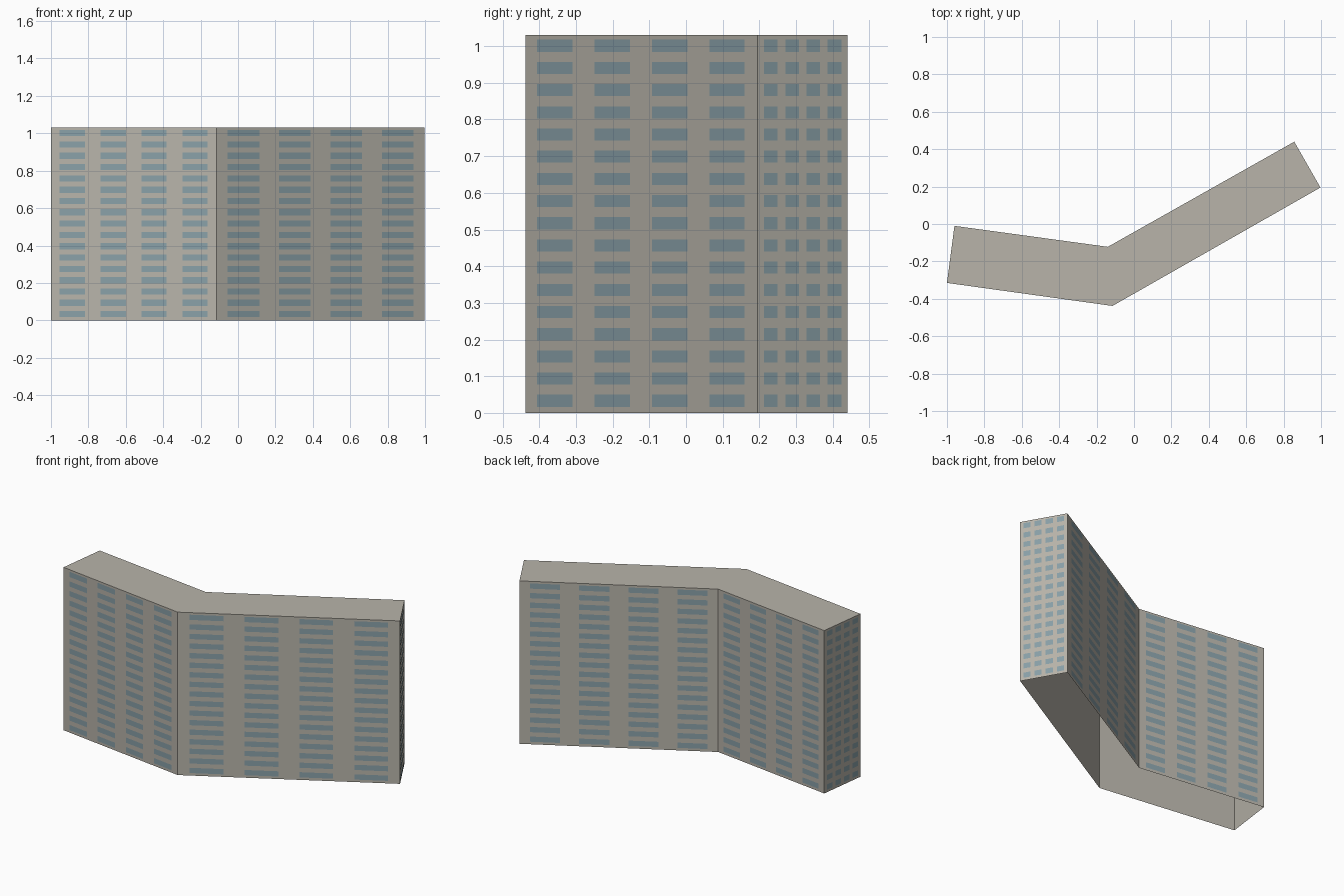
import bpy
from mathutils import Vector

if "Cube" in bpy.data.objects:
    bpy.data.objects.remove(bpy.data.objects["Cube"])

HEIGHT = 1.03
ROWS, COLS = 17, 4
# Bent slab footprint, counter-clockwise from the front left corner
PLAN = [(-1, -0.315), (-0.115, -0.438), (0.997, 0.195),
        (0.857, 0.44), (-0.14, -0.122), (-0.96, -0.01)]


def material(name, srgb):
    mat = bpy.data.materials.new(name)
    lin = [((c / 255 + 0.055) / 1.055) ** 2.4 for c in srgb]
    mat.diffuse_color = (*lin, 1)
    mat.use_nodes = True
    mat.node_tree.nodes["Principled BSDF"].inputs["Base Color"].default_value = mat.diffuse_color
    return mat


def add_object(name, verts, faces, mat):
    mesh = bpy.data.meshes.new(name)
    mesh.from_pydata(verts, [], faces)
    mesh.materials.append(mat)
    obj = bpy.data.objects.new(name, mesh)
    bpy.context.collection.objects.link(obj)
    return obj


concrete = material("warm grey concrete", (184, 180, 170))
glass = material("blue grey glass", (137, 160, 168))

# Walls and roof: open underneath
n = len(PLAN)
verts = [(x, y, z) for z in (0, HEIGHT) for x, y in PLAN]
walls = [(i, (i + 1) % n, n + (i + 1) % n, n + i) for i in range(n)]
add_object("building_shell", verts, walls + [tuple(range(n, 2 * n))], concrete)

# Window panes: a grid of thin plates on every wall
for i in range(n):
    a, b = Vector((*PLAN[i], 0)), Vector((*PLAN[(i + 1) % n], 0))
    run = b - a
    out = Vector((run.y, -run.x, 0)).normalized() * 0.0015
    margin = 0.07 if run.length < 0.4 else 0.053
    width = 0.152
    pitch = (1 - 2 * margin - width) / (COLS - 1)
    pv, pf = [], []
    for r in range(ROWS):
        z0 = 0.0165 + r * 0.0605
        z1 = z0 + 0.033
        for c in range(COLS):
            s = margin + c * pitch
            k = len(pv)
            for t, z in ((s, z0), (s + width, z0), (s + width, z1), (s, z1)):
                pv.append(a + run * t + out + Vector((0, 0, z)))
            pf.append((k, k + 1, k + 2, k + 3))
    add_object(f"windows_wall_{i + 1}", pv, pf, glass)
